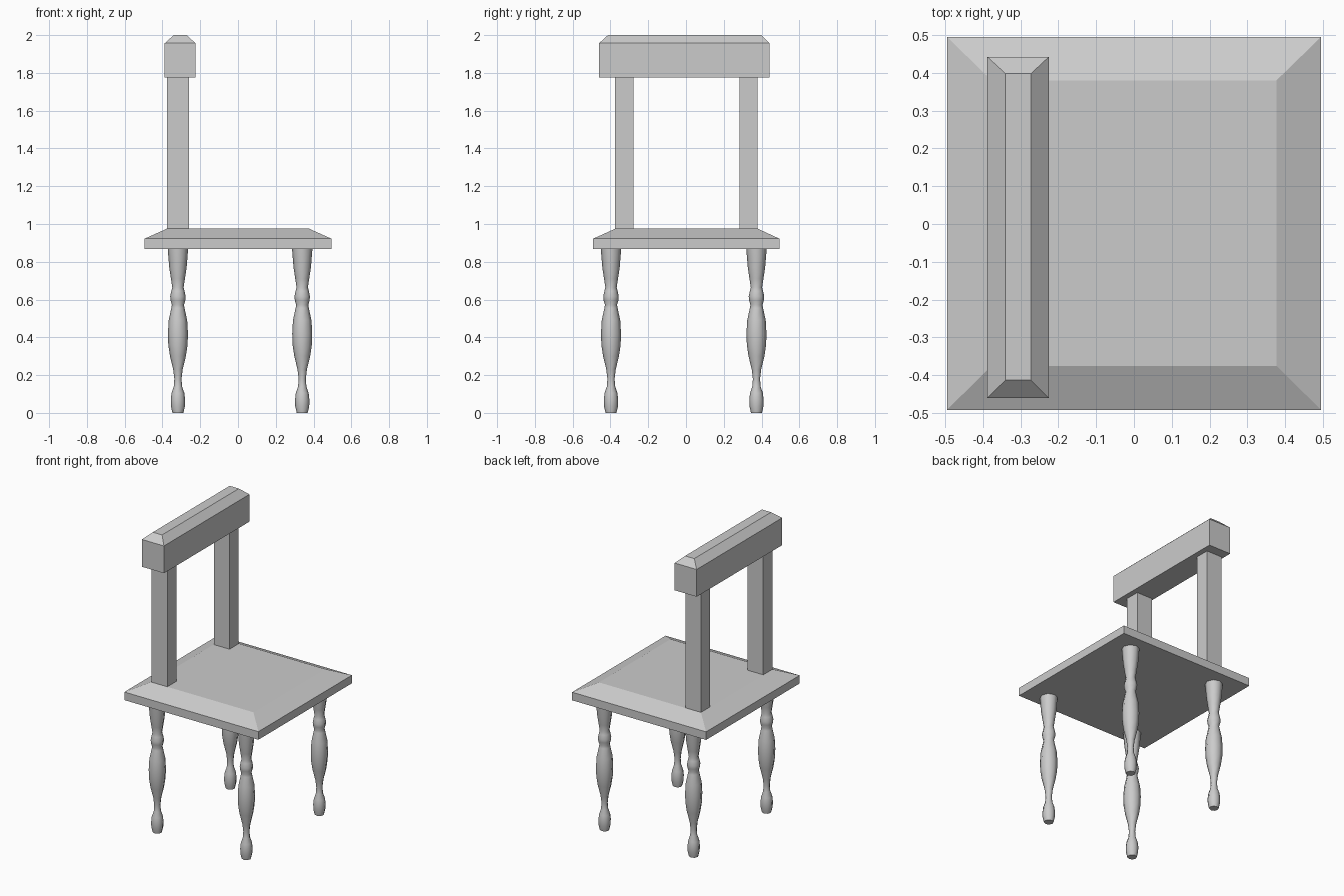
import bpy, bmesh, math

cube = bpy.data.objects.get("Cube")
if cube:
    bpy.data.objects.remove(cube, do_unlink=True)

grey = bpy.data.materials.new("plain grey")
grey.use_nodes = True
grey.diffuse_color = (0.6, 0.6, 0.6, 1)
grey.node_tree.nodes["Principled BSDF"].inputs["Base Color"].default_value = (0.6, 0.6, 0.6, 1)


def finish(name, bm):
    bmesh.ops.recalc_face_normals(bm, faces=bm.faces)
    mesh = bpy.data.meshes.new(name)
    bm.to_mesh(mesh)
    bm.free()
    mesh.materials.append(grey)
    obj = bpy.data.objects.new(name, mesh)
    bpy.context.collection.objects.link(obj)
    return obj


def loft(name, rings):
    """Skin a stack of equal-sized point rings and cap both ends."""
    bm = bmesh.new()
    loops = [[bm.verts.new(p) for p in ring] for ring in rings]
    for low, high in zip(loops, loops[1:]):
        for i in range(len(low)):
            j = (i + 1) % len(low)
            bm.faces.new((low[i], low[j], high[j], high[i]))
    bm.faces.new(loops[0][::-1])
    bm.faces.new(loops[-1])
    return finish(name, bm)


def rect(x0, x1, y0, y1, z):
    return [(x0, y0, z), (x1, y0, z), (x1, y1, z), (x0, y1, z)]


# Seat with chamfered top edge
loft("seat", [rect(-0.495, 0.495, -0.492, 0.495, 0.868),
              rect(-0.495, 0.495, -0.492, 0.495, 0.922),
              rect(-0.377, 0.377, -0.375, 0.38, 0.975)])

# Back posts and chamfered top rail
for side, y in (("right", -0.327), ("left", 0.33)):
    loft(side + "_back_post", [rect(-0.375, -0.26, y - 0.048, y + 0.048, z)
                               for z in (0.95, 1.79)])
loft("top_rail", [rect(-0.388, -0.225, -0.46, 0.442, 1.775),
                  rect(-0.388, -0.225, -0.46, 0.442, 1.957),
                  rect(-0.34, -0.272, -0.413, 0.398, 2.0)])

# Turned legs: (radius, height) profile
profile = [(0.029, 0), (0.037, 0.035), (0.038, 0.07), (0.034, 0.105), (0.022, 0.14),
           (0.019, 0.18), (0.025, 0.23), (0.042, 0.3), (0.051, 0.36), (0.053, 0.42),
           (0.049, 0.49), (0.035, 0.555), (0.032, 0.572), (0.039, 0.595), (0.041, 0.617),
           (0.035, 0.645), (0.03, 0.665), (0.037, 0.71), (0.046, 0.77), (0.054, 0.868)]
SIDES = 8
for depth, x in (("back", -0.318), ("front", 0.34)):
    for side, y in (("right", -0.397), ("left", 0.373)):
        rings = [[(x + r * math.cos(math.tau * k / SIDES),
                   y + r * math.sin(math.tau * k / SIDES), z) for k in range(SIDES)]
                 for r, z in profile]
        leg = loft(f"{depth}_{side}_leg", rings)
        bpy.ops.object.select_all(action='DESELECT')
        leg.select_set(True)
        bpy.context.view_layer.objects.active = leg
        bpy.ops.object.shade_smooth_by_angle(angle=math.radians(55))
